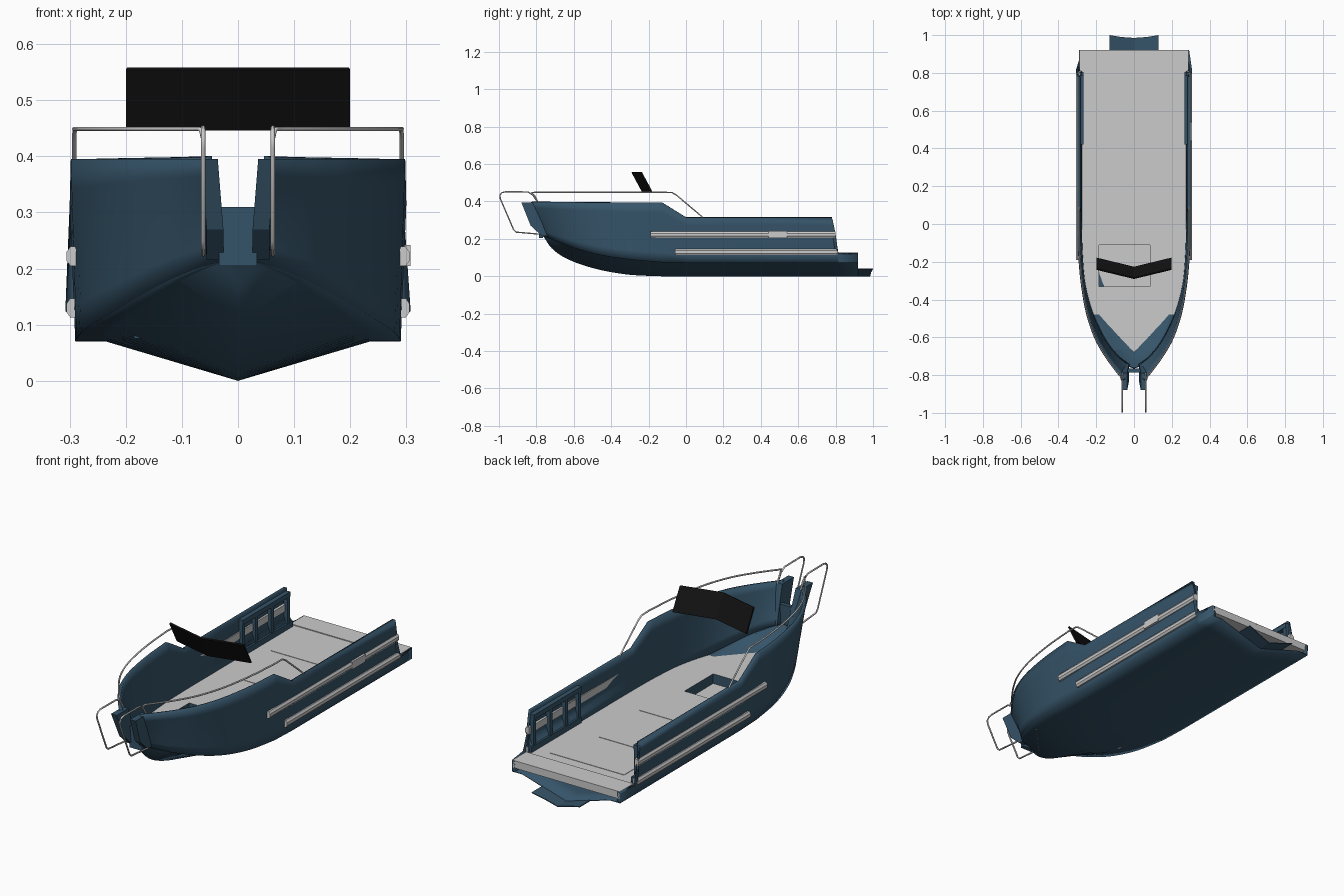
import bpy, bmesh, math
from mathutils import Vector

if "Cube" in bpy.data.objects:
    bpy.data.objects.remove(bpy.data.objects["Cube"])


def material(name, col):
    m = bpy.data.materials.new(name)
    m.diffuse_color = (*col, 1)
    m.use_nodes = True
    m.node_tree.nodes["Principled BSDF"].inputs["Base Color"].default_value = m.diffuse_color
    return m


BLUE = material("hull_blue", (0.036, 0.088, 0.14))
BLACK = material("tinted_black", (0.006, 0.006, 0.006))


def make(name, verts, faces, mat=None, mirror=False, thick=0, smooth=False, fix=False):
    me = bpy.data.meshes.new(name)
    me.from_pydata([tuple(v) for v in verts], [], faces)
    ob = bpy.data.objects.new(name, me)
    bpy.context.collection.objects.link(ob)
    bm = bmesh.new()
    bm.from_mesh(me)
    bmesh.ops.remove_doubles(bm, verts=bm.verts, dist=1e-5)
    if fix:
        bmesh.ops.recalc_face_normals(bm, faces=bm.faces)
    bm.to_mesh(me)
    bm.free()
    if mat:
        me.materials.append(mat)
    if mirror:
        ob.modifiers.new("mirror", 'MIRROR')
    if thick:
        s = ob.modifiers.new("shell", 'SOLIDIFY')
        s.thickness, s.offset = thick, -1
    if smooth:
        bpy.context.view_layer.objects.active = ob
        ob.select_set(True)
        bpy.ops.object.shade_smooth_by_angle(angle=math.radians(30))
        ob.select_set(False)
    return ob


def grid(name, cols, **kw):
    n = len(cols[0])
    faces = [(i * n + j, i * n + j + 1, (i + 1) * n + j + 1, (i + 1) * n + j)
             for i in range(len(cols) - 1) for j in range(n - 1)]
    return make(name, [p for c in cols for p in c], faces, **kw)


def prism(name, prof, a, b, place, **kw):
    n = len(prof)
    verts = [place(p, t) for t in (a, b) for p in prof]
    faces = [tuple(range(n)), tuple(range(n, 2 * n))]
    faces += [(i, (i + 1) % n, n + (i + 1) % n, n + i) for i in range(n)]
    return make(name, verts, faces, fix=True, **kw)


def box(name, x0, x1, y0, y1, z0, z1, **kw):
    return prism(name, [(x0, y0), (x1, y0), (x1, y1), (x0, y1)], z0, z1,
                 lambda p, t: (p[0], p[1], t), **kw)


# Hull stations: chine y, keel z, chine x, chine z, sheer y, sheer x
BOW = [(-.13, 0, .288, .075, -.13, .298), (-.30, .008, .275, .09, -.30, .284),
       (-.45, .032, .24, .112, -.47, .255), (-.57, .066, .19, .142, -.60, .212),
       (-.66, .106, .135, .173, -.69, .163), (-.72, .152, .08, .197, -.765, .11),
       (-.755, .203, .03, .213, -.83, .058)]


def smooth_stations(pts, sub=5):
    out = []
    for i in range(len(pts) - 1):
        p = [Vector(pts[max(0, min(len(pts) - 1, i + k))]) for k in (-1, 0, 1, 2)]
        for s in range(sub):
            t = s / sub
            out.append(tuple(p[1] + t / 2 * ((p[2] - p[0]) + t * (
                (2 * p[0] - 5 * p[1] + 4 * p[2] - p[3]) + t * (3 * (p[1] - p[2]) + p[3] - p[0])))))
    return out + [tuple(pts[-1])]


bow = smooth_stations(BOW)
stations = [(.92, 0, .29, .07, .92, .292), (.815, 0, .29, .07, .815, .292),
            (.813, 0, .29, .07, .78, .30), (0, 0, .29, .072, 0, .30)] + bow


def top_z(y):
    if y > .8:
        return .125
    return .315 + .08 * min(1, max(0, -y / .13))


# Hull bottom with V keel and flat chine
bottom = []
for y, zk, xc, zc, ys, xs in stations:
    bottom.append([(0, y, zk), (xc * .81, y, zc), (xc, y, zc)])
bottom.append([(0, -.765, .215)] * 3)
grid("hull_bottom", bottom, mat=BLUE, mirror=True, thick=.004, smooth=True)

# Hull sides, sheer stepping down aft
sides = []
for y, zk, xc, zc, ys, xs in stations:
    col = []
    for j in range(7):
        t = j / 6
        ty = t * t if y > .5 else t
        col.append((xc + (xs - xc) * t, y + (ys - y) * ty, zc + (top_z(ys) - zc) * t))
    sides.append(col)
grid("hull_side", sides, mat=BLUE, mirror=True, thick=.016, smooth=True)

# Bottom plating tail behind the stern
make("stern_tail", [(0, .92, 0), (.13, .92, .039), (.13, 1, .039), (.07, .99, .021), (0, .985, 0)],
     [(0, 4, 3, 2, 1)], mat=BLUE, mirror=True, thick=.004)

# Deck outline where the floor level meets the hull
DZ = .122
edge = []
for y, zk, xc, zc, ys, xs in stations:
    if y > .5 or zc < DZ:
        t = (DZ - zc) / (top_z(ys) - zc)
        edge.append((y + (ys - y) * t if y < .5 else y, xc + (xs - xc) * t - .005))
    elif zk < DZ:
        edge.append((y, xc * .81 * (DZ - zk) / (zc - zk)))
edge.append((-.685, 0))


def half_width(y):
    for (ya, wa), (yb, wb) in zip(edge, edge[1:]):
        if yb <= y <= ya and ya > yb:
            return wa + (wb - wa) * (ya - y) / (ya - yb)
    return edge[-1][1]


# Floor deck with a sunken foot well
HX0, HX1, HY0, HY1 = -.185, .085, -.33, -.11
ys_deck = sorted({e[0] for e in edge} | {HY0, HY1}, reverse=True)
verts, faces = [], []
for y in ys_deck:
    w = half_width(y)
    verts += [(x, y, DZ) for x in (-w, max(-w, HX0), min(w, HX1), w)]
for i in range(len(ys_deck) - 1):
    for j in range(3):
        if j == 1 and HY0 - 1e-6 < ys_deck[i + 1] and ys_deck[i] < HY1 + 1e-6:
            continue
        faces.append((i * 4 + j, (i + 1) * 4 + j, (i + 1) * 4 + j + 1, i * 4 + j + 1))
make("floor_deck", verts, faces)
rim = [(HX0, HY0), (HX1, HY0), (HX1, HY1), (HX0, HY1)]
make("foot_well_walls", [(x, y, z) for z in (DZ, .075) for x, y in rim],
     [(i, (i + 1) % 4, 4 + (i + 1) % 4, 4 + i) for i in range(4)], mat=BLUE)
make("foot_well_floor", [(x, y, .075) for x, y in rim], [(0, 1, 2, 3)])

# Stern platform and flush deck hatches
box("stern_platform", -.288, .288, .815, .92, .09, .126)
for i, (x0, x1, y0, y1) in enumerate([(-.12, .12, .22, .5), (-.2, .2, .54, .76), (-.13, .13, -.08, .17)]):
    box(f"deck_hatch_{i}", x0, x1, y0, y1, DZ - .001, DZ + .002)

# Inner cockpit lining: rails and posts forming storage pockets
box("lining_top", .268, .29, .42, .785, .275, .298, mat=BLUE, mirror=True)
box("lining_base", .268, .29, .42, .805, DZ, .15, mat=BLUE, mirror=True)
for i, y in enumerate((.42, .52, .64, .765)):
    box(f"lining_post_{i}", .27, .29, y, y + .02, .14, .28, mat=BLUE, mirror=True)

# Bow horns either side of the boarding gap, and the low gate between
horn = [(-.88, .395), (-.79, .395), (-.735, .215), (-.77, .215), (-.83, .27)]
make("bow_horn", [(x + (.01 if z > .3 else 0), y, z) for x in (.026, .056) for y, z in horn],
     [(0, 1, 2, 3, 4), (5, 6, 7, 8, 9)] + [(i, (i + 1) % 5, 5 + (i + 1) % 5, 5 + i) for i in range(5)],
     mat=BLUE, mirror=True, fix=True)
box("bow_gate", -.034, .034, -.785, -.765, .205, .31, mat=BLUE)

# Rubbing strakes
strake = [(.283, -.017), (.299, -.017), (.306, -.007), (.306, .007), (.299, .017), (.283, .017)]
for name, z, y0, y1 in (("upper_strake", .222, -.19, .80), ("lower_strake", .13, -.06, .81)):
    prism(name, strake, y0, y1, lambda p, t: (p[0], t, z + p[1]), mirror=True)
box("strake_block", .285, .307, .44, .54, .205, .242)


# Tube rails
def tube(name, path, r=.004):
    cu = bpy.data.curves.new(name, 'CURVE')
    cu.dimensions, cu.bevel_depth, cu.bevel_resolution = '3D', r, 1
    cu.use_fill_caps = True
    for s in (1, -1):
        sp = cu.splines.new('POLY')
        sp.points.add(len(path) - 1)
        for p, (x, y, z) in zip(sp.points, path):
            p.co = (s * x, y, z, 1)
    bpy.context.collection.objects.link(bpy.data.objects.new(name, cu))


tube("side_rail", [(.292, .09, .315), (.292, -.05, .433), (.291, -.075, .448)]
     + [(s[5] - .006, s[4], .449) for s in bow[:-2]]
     + [(.066, -.825, .447), (.062, -.81, .43), (.062, -.79, .392)])
tube("bow_loop", [(.062, -.79, .392), (.062, -.82, .435), (.062, -.845, .451), (.062, -.965, .452),
                  (.062, -.985, .447), (.062, -.995, .434), (.062, -.993, .415), (.062, -.922, .25),
                  (.062, -.908, .236), (.062, -.78, .225)])

# Raked V windscreen: grey frame behind, black panes and front
ws = make("windscreen", [(0, -.226, .45), (.198, -.178, .45), (.198, -.236, .558), (0, -.284, .558)],
          [(3, 2, 1, 0)])
bm = bmesh.new()
bm.from_mesh(ws.data)
bm.faces.ensure_lookup_table()
pane = bm.faces[0]
bmesh.ops.inset_region(bm, faces=[pane], thickness=.012)
pane.material_index = 1
bm.to_mesh(ws.data)
bm.free()
ws.data.materials.append(None)
ws.data.materials.append(BLACK)
ws.modifiers.new("mirror", 'MIRROR')
sol = ws.modifiers.new("shell", 'SOLIDIFY')
sol.thickness, sol.offset, sol.material_offset = .008, -1, 1
